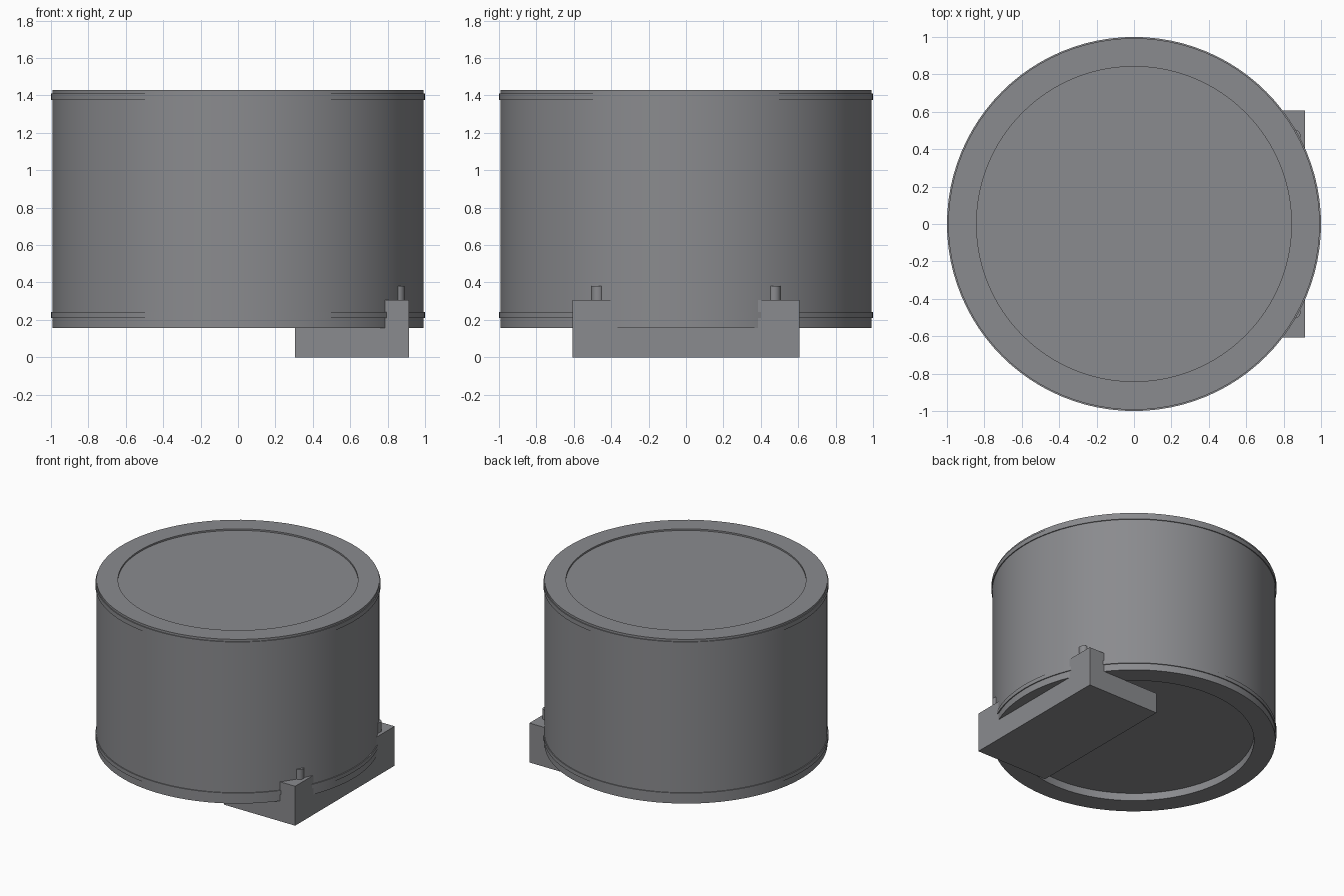
import bpy, bmesh, math
from mathutils import Vector

if "Cube" in bpy.data.objects:
    bpy.data.objects.remove(bpy.data.objects["Cube"])

# Dark grey finish shared by every part
grey = bpy.data.materials.new("dark_grey")
grey.diffuse_color = (0.255, 0.258, 0.272, 1)
grey.use_nodes = True
grey.node_tree.nodes["Principled BSDF"].inputs["Base Color"].default_value = grey.diffuse_color


def finish(bm, name):
    bmesh.ops.recalc_face_normals(bm, faces=bm.faces[:])
    mesh = bpy.data.meshes.new(name)
    bm.to_mesh(mesh)
    bm.free()
    mesh.materials.append(grey)
    obj = bpy.data.objects.new(name, mesh)
    bpy.context.collection.objects.link(obj)
    return obj


def smooth(obj):
    bpy.ops.object.select_all(action='DESELECT')
    obj.select_set(True)
    bpy.context.view_layer.objects.active = obj
    bpy.ops.object.shade_smooth_by_angle(angle=math.radians(30))


def lathe(name, profile, segments):
    bm = bmesh.new()
    verts = [bm.verts.new((r, 0, z)) for r, z in profile]
    edges = [bm.edges.new(pair) for pair in zip(verts, verts[1:])]
    bmesh.ops.spin(bm, geom=verts + edges, cent=(0, 0, 0), axis=(0, 0, 1),
                   angle=math.tau, steps=segments, use_duplicate=False)
    bmesh.ops.remove_doubles(bm, verts=bm.verts[:], dist=1e-5)
    obj = finish(bm, name)
    smooth(obj)
    return obj


def prism(name, outline, z0, z1):
    bm = bmesh.new()
    base = bm.faces.new([bm.verts.new((x, y, z0)) for x, y in outline])
    top = bmesh.ops.extrude_face_region(bm, geom=[base])
    moved = [v for v in top['geom'] if isinstance(v, bmesh.types.BMVert)]
    bmesh.ops.translate(bm, verts=moved, vec=Vector((0, 0, z1 - z0)))
    return finish(bm, name)


# Drum with raised beads and recessed end panels
R = 0.993
BASE = 0.157
lathe("drum", [
    (0, 0.215), (0.842, 0.215), (0.842, BASE), (R, BASE),
    (R, 0.21), (1.0, 0.21), (1.0, 0.241), (R, 0.241),
    (R, 1.376), (1.0, 1.376), (1.0, 1.411), (R, 1.411),
    (R, 1.428), (0.842, 1.428), (0.842, 1.416), (0, 1.416)], 96)

# Support block under one edge of the drum
X0, X1, Y = 0.305, 0.915, 0.608
prism("support_block", [(X0, -Y), (X1, -Y), (X1, Y), (X0, Y)], 0, BASE)

# Corner posts hugging the drum, each with a small peg
a0, a1 = math.acos(X1 / R), math.asin(Y / R)
for side, label in ((-1, "front"), (1, "back")):
    arc = [(R * math.cos(a0 + (a1 - a0) * i / 8),
            side * R * math.sin(a0 + (a1 - a0) * i / 8)) for i in range(9)]
    prism(label + "_corner_post", arc + [(X1, side * Y)], BASE, 0.305)

    peg_outline = [(0.856 + 0.034 * math.cos(math.tau * i / 24),
                    side * 0.472 + 0.034 * math.sin(math.tau * i / 24))
                   for i in range(24)]
    smooth(prism(label + "_peg", peg_outline, 0.25, 0.382))
